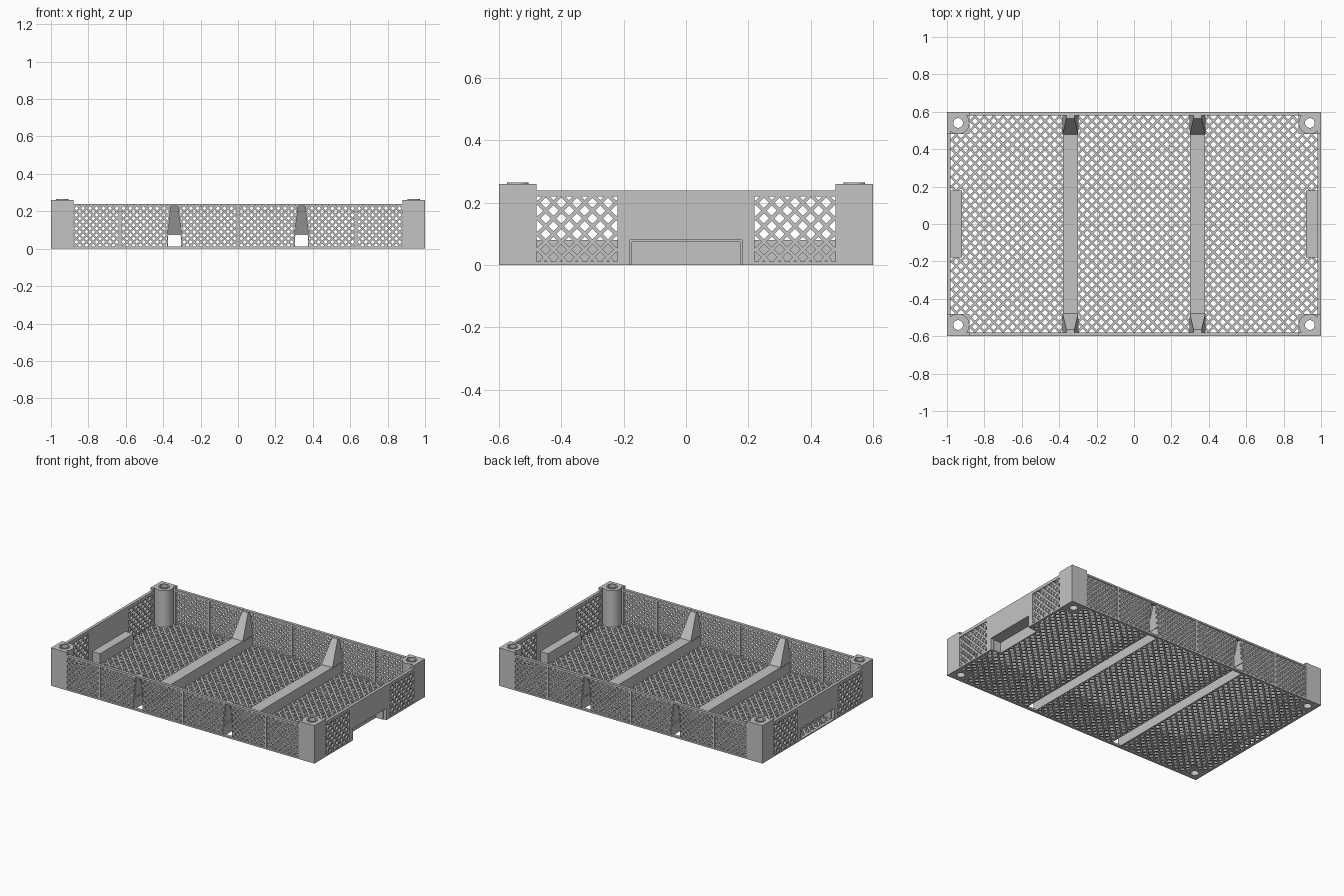
import bpy, bmesh, math
from mathutils import Vector

cube = bpy.data.objects.get("Cube")
if cube:
    bpy.data.objects.remove(cube)

GREY = (0.55, 0.55, 0.55, 1)
mat = bpy.data.materials.new("grey plastic")
mat.use_nodes = True
mat.diffuse_color = GREY
mat.node_tree.nodes["Principled BSDF"].inputs["Base Color"].default_value = GREY

L, W, T = 1.0, 0.6, 0.02          # half length, half width, wall thickness
H, POST = 0.24, 0.26              # wall height, corner height
PX, PY = 0.88, 0.48               # where the corner pieces end
RIB_X, RIB_W, RIB_H = 0.34, 0.04, 0.08
GRIP_W, GRIP_X = 0.18, 0.92       # handle recess
SHEET = 0.006


def finish(name, bm):
    bmesh.ops.recalc_face_normals(bm, faces=bm.faces)
    me = bpy.data.meshes.new(name)
    bm.to_mesh(me)
    bm.free()
    me.materials.append(mat)
    ob = bpy.data.objects.new(name, me)
    bpy.context.collection.objects.link(ob)
    return ob


def box(bm, xs, ys, zs):
    v = [bm.verts.new((x, y, z)) for z in sorted(zs) for y in sorted(ys) for x in sorted(xs)]
    for f in ((0, 1, 3, 2), (4, 6, 7, 5), (0, 4, 5, 1), (2, 3, 7, 6), (0, 2, 6, 4), (1, 5, 7, 3)):
        bm.faces.new([v[i] for i in f])


def clip(p, d, poly):
    """Part of the line p + t d inside a convex counter-clockwise polygon."""
    lo, hi = -9.0, 9.0
    for a, b in zip(poly, poly[1:] + poly[:1]):
        n = Vector((a.y - b.y, b.x - a.x))
        den, dist = n.dot(d), n.dot(p - a)
        if abs(den) < 1e-9:
            if dist < 0:
                return None
        elif den > 0:
            lo = max(lo, -dist / den)
        else:
            hi = min(hi, -dist / den)
    return (p + d * lo, p + d * hi) if hi - lo > 0.003 else None


def lattice(bm, corners, pitch, bar, place, d0, d1):
    """Crossed diagonal bars filling a convex panel."""
    poly = [Vector(c) for c in corners]
    steps = int(2 / pitch) + 2
    for s in (1, -1):
        d = Vector((1, s)).normalized()
        n = Vector((-d.y, d.x)) * bar / 2
        for k in range(-steps, steps + 1):
            seg = clip(Vector(((k + 0.5) * pitch, 0)), d, poly)
            if not seg:
                continue
            a, b = seg
            quad = [a - n, b - n, b + n, a + n]
            low = [bm.verts.new(place(q.x, q.y, d0)) for q in quad]
            top = [bm.verts.new(place(q.x, q.y, d1)) for q in quad]
            bm.faces.new(low[::-1])
            bm.faces.new(top)
            for i in range(4):
                j = (i + 1) % 4
                bm.faces.new((low[i], low[j], top[j], top[i]))


def rect(u0, u1, v0, v1):
    return [(u0, v0), (u1, v0), (u1, v1), (u0, v1)]


def tube(bm, cx, cy, radius, hole, z0, z1, n=32):
    """Upright tube; radius is a function of the angle."""
    rings = []
    for fn, z in ((radius, z0), (radius, z1), (hole, z1), (hole, z0)):
        ring = []
        for i in range(n):
            a = 2 * math.pi * i / n
            r = fn(a)
            ring.append(bm.verts.new((cx + r * math.cos(a), cy + r * math.sin(a), z)))
        rings.append(ring)
    for k in range(4):
        a, b = rings[k], rings[(k + 1) % 4]
        for i in range(n):
            j = (i + 1) % n
            bm.faces.new((a[i], a[j], b[j], b[i]))


# Floor mesh, in panels between the ribs
bm = bmesh.new()
flat = lambda u, v, d: (u, v, d)
inner = RIB_X - RIB_W
outer = RIB_X + RIB_W
panels = [rect(-inner, inner, -W + T, W - T)]
for s in (-1, 1):
    panels.append(rect(*sorted((s * outer, s * PX)), -W + T, W - T))
    for t in (-1, 1):
        panels.append(rect(*sorted((s * PX, s * (L - T))), *sorted((t * GRIP_W, t * PY))))
panels.append(rect(-L + T, -PX, -GRIP_W, GRIP_W))
panels.append(rect(PX, GRIP_X, -GRIP_W, GRIP_W))
for p in panels:
    lattice(bm, p, 0.05, 0.012, flat, 0, 0.01)
finish("floor_mesh", bm)

# Long walls: rails, dividers and mesh panels
for side, label in ((-1, "front"), (1, "back")):
    ys = (side * W, side * (W - T))
    bm = bmesh.new()
    box(bm, (-PX, PX), ys, (0, 0.012))
    box(bm, (-PX, PX), ys, (0.228, H))
    for x in (-0.63, 0, 0.63):
        box(bm, (x - 0.008, x + 0.008), ys, (0.012, 0.228))
    finish(label + "_wall_frame", bm)

    bm = bmesh.new()
    place = lambda u, v, d: (u, d, v)
    z0, z1, lean = 0.01, 0.23, 0.02
    for s in (-1, 1):
        for a, b, la, lb in ((0, inner, 0, lean), (outer, 0.63, -lean, 0), (0.63, PX, 0, 0)):
            pts = [(a, z0), (b, z0), (b + lb, z1), (a + la, z1)]
            if s < 0:
                pts = [(-u, v) for u, v in reversed(pts)]
            lattice(bm, pts, 0.036, 0.01, place, side * (W - 0.004), side * (W - 0.016))
    finish(label + "_wall_mesh", bm)

# End walls with mesh windows and a handle recess
for side, label in ((-1, "right"), (1, "left")):
    xs = (side * L, side * (L - T))
    bm = bmesh.new()
    box(bm, xs, (-GRIP_W, GRIP_W), (RIB_H, H))
    if side < 0:
        box(bm, xs, (-GRIP_W, GRIP_W), (0, 0.008))
    for t in (-1, 1):
        box(bm, xs, (t * GRIP_W, t * 0.22), (0, H))
        box(bm, xs, (t * 0.22, t * PY), (0, 0.012))
        box(bm, xs, (t * 0.22, t * PY), (0.22, H))
    finish(label + "_end_wall", bm)

    bm = bmesh.new()
    place = lambda u, v, d: (d, u, v)
    for t in (-1, 1):
        lattice(bm, rect(*sorted((t * 0.22, t * PY)), 0.01, 0.222), 0.05, 0.012, place,
                side * (L - 0.004), side * (L - 0.016))
    finish(label + "_end_mesh", bm)

    bm = bmesh.new()
    reach = (side * GRIP_X, side * (L - T))
    box(bm, reach, (-GRIP_W, GRIP_W), (RIB_H - SHEET, RIB_H))
    box(bm, (side * GRIP_X, side * (GRIP_X + SHEET)), (-GRIP_W, GRIP_W), (0, RIB_H - SHEET))
    for t in (-1, 1):
        box(bm, reach, (t * GRIP_W, t * (GRIP_W - SHEET)), (0, RIB_H - SHEET))
    finish(label + "_handle_recess", bm)

# Corner posts: square outside, round inside, with a hole and a collar
R, HOLE = 0.06, 0.026
for sx in (-1, 1):
    for sy in (-1, 1):
        cx, cy = sx * (L - R), sy * (W - R)

        def square(a):
            return R / max(abs(math.cos(a)), abs(math.sin(a)))

        def post(a):
            out = math.cos(a) * sx > -1e-6 and math.sin(a) * sy > -1e-6
            return square(a) if out else R

        bm = bmesh.new()
        bore = lambda a: HOLE
        tube(bm, cx, cy, post, bore, 0.01, POST)
        tube(bm, cx, cy, square, bore, 0, 0.01)
        tube(bm, cx, cy, lambda a: 0.034, bore, POST, POST + 0.005)
        box(bm, (sx * PX, sx * (L - R)), (sy * W, sy * (W - T)), (0, POST))
        box(bm, (sx * L, sx * (L - T)), (sy * PY, sy * (W - R)), (0, POST))
        finish("corner_post", bm)
        bpy.context.view_layer.objects.active = bpy.context.collection.objects[-1]
        ob = bpy.context.view_layer.objects.active
        ob.select_set(True)
        bpy.ops.object.shade_smooth_by_angle(angle=math.radians(30))
        ob.select_set(False)

# Hollow cross ribs and the tapered hoods at their ends
for x in (-RIB_X, RIB_X):
    bm = bmesh.new()
    box(bm, (x - RIB_W, x + RIB_W), (-PY, PY), (RIB_H - SHEET, RIB_H))
    for s in (-1, 1):
        box(bm, (x + s * RIB_W, x + s * (RIB_W - SHEET)), (-W + 0.002, W - 0.002), (0, RIB_H - SHEET))
    finish("cross_rib", bm)
    for t in (-1, 1):
        bm = bmesh.new()
        ring = {}
        for s in (-1, 1):
            ring[s] = [bm.verts.new((x + s * w, t * y, z)) for w, y, z in (
                (RIB_W, W - 0.002, RIB_H), (RIB_W, PY, RIB_H),
                (0.02, 0.565, H - 0.004), (0.02, W - 0.002, H - 0.004))]
            bm.faces.new(ring[s])
        for i in (1, 2):
            bm.faces.new((ring[-1][i], ring[1][i], ring[1][i + 1], ring[-1][i + 1]))
        hood = finish("rib_hood", bm)
        solid = hood.modifiers.new("thickness", "SOLIDIFY")
        solid.thickness = SHEET
        solid.offset = 0
